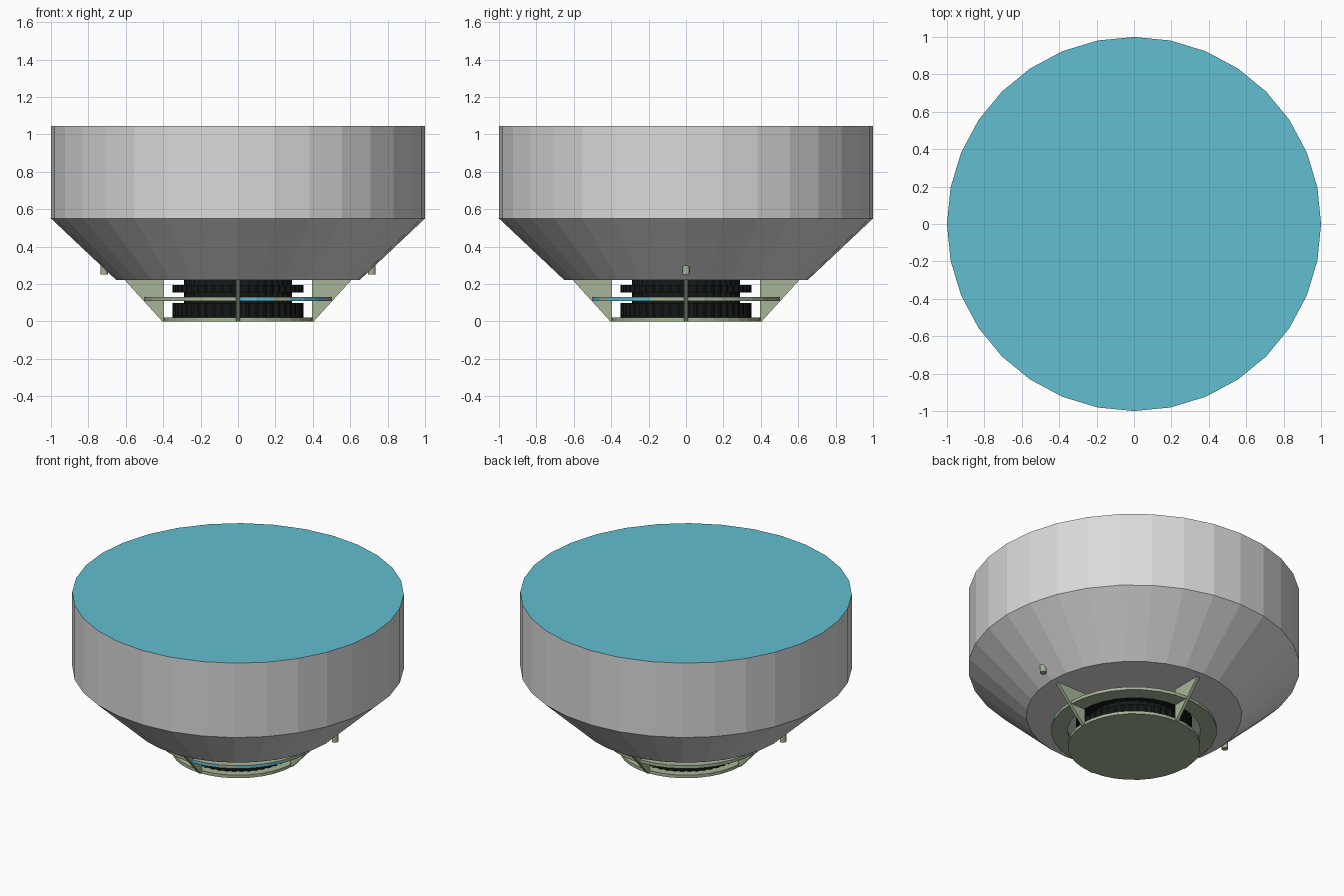
import bpy, math

if "Cube" in bpy.data.objects:
    bpy.data.objects.remove(bpy.data.objects["Cube"])


def material(name, rgb):
    m = bpy.data.materials.new(name)
    m.diffuse_color = (*rgb, 1)
    m.use_nodes = True
    m.node_tree.nodes["Principled BSDF"].inputs["Base Color"].default_value = m.diffuse_color
    return m


GREY = material("hull grey", (0.70, 0.70, 0.70))
TEAL = material("teal", (0.12, 0.52, 0.64))
GREEN = material("sage green", (0.38, 0.46, 0.31))
BLACK = material("black", (0.008, 0.009, 0.009))


def mesh(name, verts, faces, mats):
    me = bpy.data.meshes.new(name)
    me.from_pydata(verts, [], faces)
    for m in mats:
        me.materials.append(m)
    ob = bpy.data.objects.new(name, me)
    bpy.context.collection.objects.link(ob)
    return ob


def lathe(name, profile, mats, n=32, closed=False, at=(0, 0), tooth=0.0):
    """Spin an (r, z) profile listed bottom to top on the outside; cap it or close it as a ring."""
    verts, faces, k = [], [], len(profile)
    for r, z in profile:
        for i in range(n):
            a = 2 * math.pi * i / n
            q = r - tooth * ((i // 2) % 2)
            verts.append((at[0] + q * math.cos(a), at[1] + q * math.sin(a), z))
    for j in range(k if closed else k - 1):
        b, t = j * n, ((j + 1) % k) * n
        for i in range(n):
            i2 = (i + 1) % n
            faces.append((b + i, b + i2, t + i2, t + i))
    if not closed:
        faces.append(tuple(reversed(range(n))))
        faces.append(tuple(range((k - 1) * n, k * n)))
    return mesh(name, verts, faces, mats)


# Main hull: tapered base, straight wall, teal top
hull = lathe("hull", [(0.65, 0.22), (1, 0.55), (1, 1.045)], [GREY, TEAL])
for p in hull.data.polygons:
    if p.normal.z > 0.9:
        p.material_index = 1

# Bottom plate and the flat ring above it
lathe("bottom_plate", [(0.40, 0), (0.40, 0.02)], [GREEN])
ring = lathe("support_ring", [(0.40, 0.11), (0.50, 0.11), (0.50, 0.13), (0.40, 0.13)],
             [GREEN, TEAL], closed=True)
# Teal strip on part of the ring's outer rim
for p in ring.data.polygons:
    c = p.center
    a = math.degrees(math.atan2(c.y, c.x))
    outer = abs(p.normal.z) < 0.1 and c.xy.length > 0.45
    if outer and -90 < a < -22.5 and not -67.5 < a < -56.25:
        p.material_index = 1

# Ribbed black core
lathe("lower_core", [(0.35, 0.02), (0.35, 0.097)], [BLACK], n=192, tooth=0.008)
lathe("upper_core", [(0.29, 0.095), (0.29, 0.22)], [BLACK], n=160, tooth=0.006)
lathe("core_flange", [(0.35, 0.155), (0.35, 0.195)], [BLACK], n=192, tooth=0.008)

# Four triangular fins joining the plate to the hull
for k in range(4):
    outline = [(0.39, 0.0), (0.40, 0.0), (0.60, 0.22), (0.40, 0.22), (0.39, 0.02)]
    outline = [(0.395, 0.0), (0.405, 0.0), (0.605, 0.22), (0.395, 0.22)]
    verts = [(x, y, z) for y in (-0.01, 0.01) for x, z in outline]
    faces = [(0, 1, 2, 3), (7, 6, 5, 4)]
    faces += [(i, i + 4, (i + 1) % 4 + 4, (i + 1) % 4) for i in range(4)]
    fin = mesh("fin", verts, faces, [GREEN])
    fin.rotation_euler.z = k * math.pi / 2

# Small pegs under the tapered hull
for s in (-1, 1):
    lathe("peg", [(0.02, 0.25), (0.02, 0.31)], [GREEN], n=12, at=(s * 0.715, 0))
